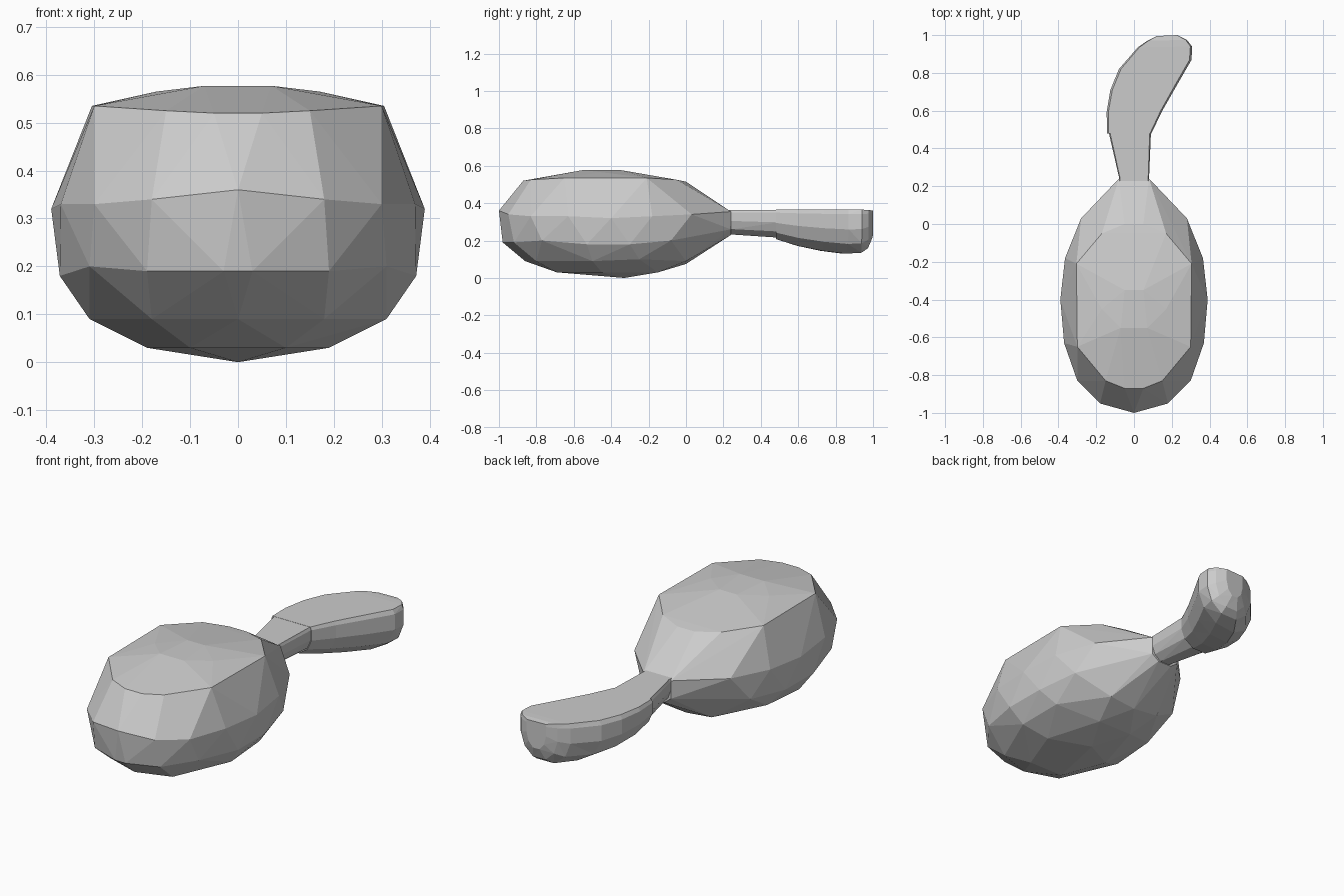
import bpy, bmesh
from mathutils import Vector


def finish(bm, name):
    bmesh.ops.recalc_face_normals(bm, faces=bm.faces)
    me = bpy.data.meshes.new(name)
    bm.to_mesh(me)
    bm.free()
    ob = bpy.data.objects.new(name, me)
    bpy.context.collection.objects.link(ob)
    return ob


# Body: faceted pebble, hull of a mirrored half set of points
half = [
    # widest belt
    (0, -1, .36), (.18, -.95, .34), (.30, -.83, .33), (.37, -.63, .33),
    (.39, -.4, .32), (.365, -.18, .33), (.28, .03, .34), (.08, .24, .355),
    # lower belt
    (.03, -.98, .19), (.19, -.92, .19), (.31, -.77, .20), (.372, -.53, .18),
    (.37, -.3, .18), (.32, -.08, .20), (.08, .24, .26), (.04, .24, .23),
    # underside
    (0, -.86, .09), (.18, -.8, .09), (.31, -.5, .09), (.30, -.25, .10),
    (.15, 0, .09), (.1, -.69, .03), (.19, -.45, .03), (0, -.33, 0),
    (.1, -.15, .03), (0, 0, .075),
    # top rim and crown
    (.05, -.87, .52), (.15, -.83, .525), (.30, -.65, .535), (.305, -.21, .535),
    (.17, -.05, .525), (.05, 0, .515), (.07, -.55, .577), (.05, -.35, .577),
    (.17, -.45, .565),
]
bm = bmesh.new()
for x, y, z in half:
    for s in ((1, -1) if x else (1,)):
        bm.verts.new((s * x, y, z))
res = bmesh.ops.convex_hull(bm, input=bm.verts)
bmesh.ops.delete(bm, geom=[v for v in bm.verts if not v.link_faces], context='VERTS')
finish(bm, "body")


# Flat-topped, round-bottomed section: (across, depth fraction)
SECTION = [(.03, 0), (0, .1), (0, .45), (.1, .78), (.33, 1),
           (.67, 1), (.9, .78), (1, .45), (1, .1), (.97, 0)]


def trough(name, stations):
    """Loft the section through (left xy, right xy, top z, bottom z)."""
    bm = bmesh.new()
    rings = []
    for lx, ly, rx, ry, top, bot in stations:
        l, r = Vector((lx, ly, top)), Vector((rx, ry, top))
        rings.append([bm.verts.new(l.lerp(r, u) - Vector((0, 0, d * (top - bot))))
                      for u, d in SECTION])
    n = len(SECTION)
    for a, b in zip(rings, rings[1:]):
        for i in range(n):
            j = (i + 1) % n
            bm.faces.new((a[i], a[j], b[j], b[i]))
    bm.faces.new(rings[0])
    bm.faces.new(rings[-1])
    bmesh.ops.triangulate(bm, faces=bm.faces)
    return finish(bm, name)


# Neck joining body and tail
trough("neck", [(-.08, .22, .08, .22, .364, .235),
                (-.08, .25, .08, .25, .364, .232),
                (-.135, .49, .09, .49, .364, .216)])

# Curved tail with a blunt rounded end
trough("tail", [(-.142, .48, .092, .48, .365, .208),
                (-.145, .59, .15, .60, .365, .172),
                (-.125, .71, .23, .74, .365, .145),
                (-.08, .82, .305, .87, .365, .13),
                (.02, .935, .307, .94, .365, .135),
                (.07, .97, .28, .975, .364, .16),
                (.12, .995, .23, 1.0, .36, .22)])
